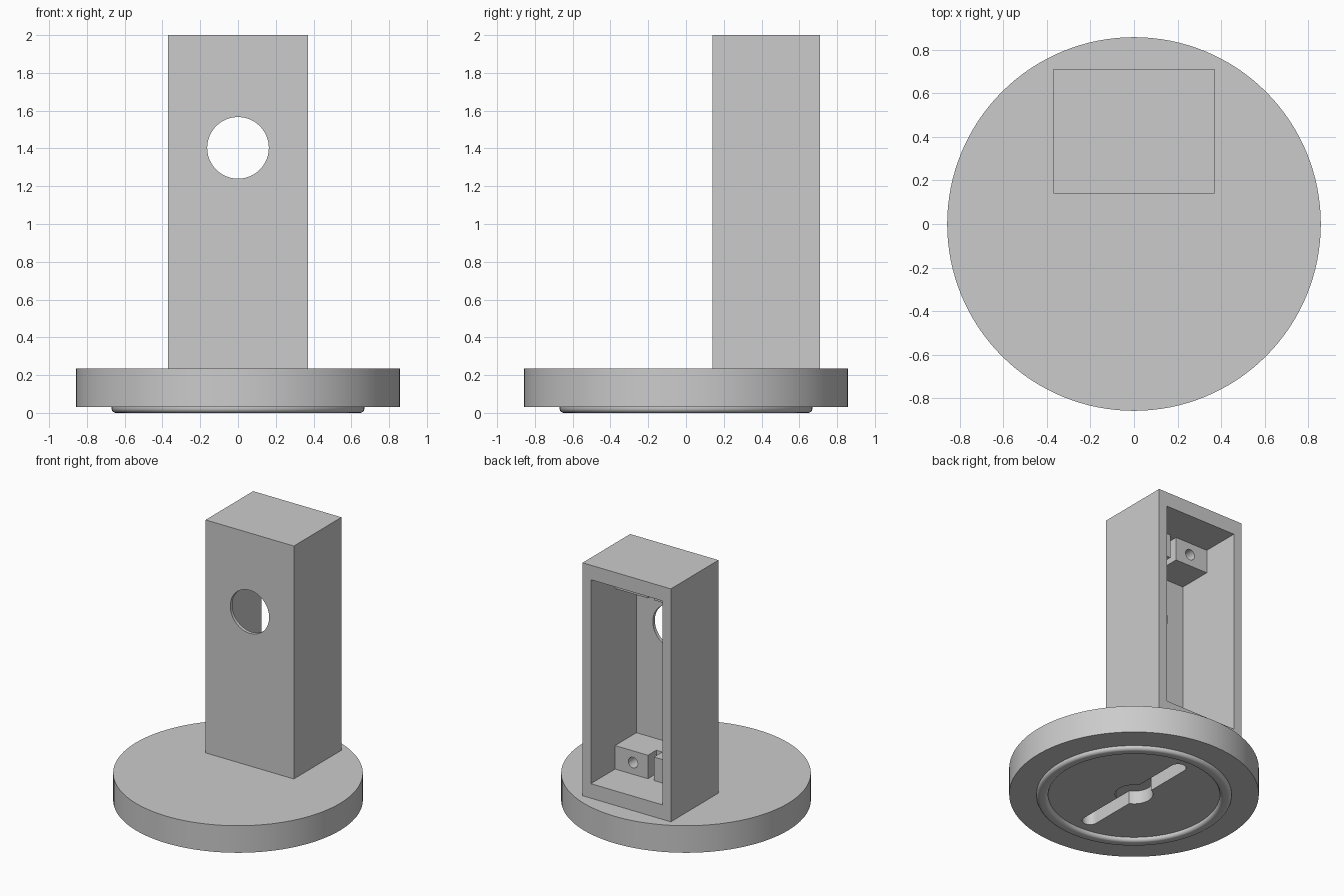
import bpy, math

cube = bpy.data.objects.get("Cube")
if cube:
    bpy.data.objects.remove(cube, do_unlink=True)

# One plain grey for the whole stand
grey = bpy.data.materials.new("light grey")
grey.use_nodes = True
grey.diffuse_color = (0.6, 0.6, 0.6, 1)
grey.node_tree.nodes["Principled BSDF"].inputs["Base Color"].default_value = (0.6, 0.6, 0.6, 1)


def box(name, x, y, z):
    """Box from (low, high) ranges on each axis."""
    spans = (x, y, z)
    bpy.ops.mesh.primitive_cube_add(size=1, location=[(a + b) / 2 for a, b in spans])
    ob = bpy.context.object
    ob.name = name
    ob.scale = [b - a for a, b in spans]
    bpy.ops.object.transform_apply(location=True, rotation=True, scale=True)
    ob.data.materials.append(grey)
    return ob


def rod(name, radius, depth, location, along_y=False, sides=48):
    bpy.ops.mesh.primitive_cylinder_add(
        vertices=sides, radius=radius, depth=depth, location=location,
        rotation=(math.pi / 2 if along_y else 0, 0, 0))
    ob = bpy.context.object
    ob.name = name
    bpy.ops.object.transform_apply(location=True, rotation=True, scale=True)
    ob.data.materials.append(grey)
    return ob


def lathe(name, profile, steps=128):
    """Spin a closed (radius, z) profile round the z axis."""
    n = len(profile)
    verts, faces = [], []
    for i in range(steps):
        t = 2 * math.pi * i / steps
        verts += [(r * math.cos(t), r * math.sin(t), z) for r, z in profile]
        a, b = i * n, (i + 1) % steps * n
        for j in range(n):
            k = (j + 1) % n
            faces.append((a + j, b + j, b + k, a + k))
    mesh = bpy.data.meshes.new(name)
    mesh.from_pydata(verts, [], faces)
    ob = bpy.data.objects.new(name, mesh)
    bpy.context.collection.objects.link(ob)
    mesh.materials.append(grey)
    return ob


def cut(ob, *cutters):
    """Subtract each cutter and then discard it."""
    for cutter in cutters:
        mod = ob.modifiers.new("cut", 'BOOLEAN')
        mod.operation = 'DIFFERENCE'
        mod.solver = 'EXACT'
        mod.object = cutter
        bpy.context.view_layer.objects.active = ob
        bpy.ops.object.modifier_apply(modifier=mod.name)
        bpy.data.objects.remove(cutter, do_unlink=True)


def smooth(ob):
    bpy.ops.object.select_all(action='DESELECT')
    ob.select_set(True)
    bpy.context.view_layer.objects.active = ob
    bpy.ops.object.shade_smooth_by_angle(angle=math.radians(30))


# Round base with a keyhole slot in its underside
BOTTOM, TOP = 0.03, 0.235
base = rod("base_disc", 0.857, TOP - BOTTOM, (0, 0, (BOTTOM + TOP) / 2), sides=128)
slot_top = 0.13
cut(base,
    box("slot_cutter", (-0.055, 0.055), (-0.47, 0.47), (-0.1, slot_top)),
    rod("slot_middle", 0.13, 0.2, (0, 0, slot_top - 0.1)),
    *[rod("slot_end", 0.055, 0.2, (0, s * 0.47, slot_top - 0.1)) for s in (-1, 1)])
smooth(base)

# Raised foot ring with rounded lower edges
OUTER, INNER, ROUND = 0.67, 0.59, 0.025
arc = [math.pi / 2 * i / 6 for i in range(7)]
profile = [(INNER, BOTTOM), (OUTER, BOTTOM)]
profile += [(OUTER - ROUND + ROUND * math.cos(a), ROUND - ROUND * math.sin(a)) for a in arc]
profile += [(INNER + ROUND - ROUND * math.sin(a), ROUND - ROUND * math.cos(a)) for a in arc]
smooth(lathe("foot_ring", profile))

# Upright housing, open at the back, with a round window in its thin front
HALF, FRONT, BACK = 0.37, 0.14, 0.71
IN_HALF, IN_FRONT, FLOOR, CEILING = 0.30, 0.165, 0.345, 1.89
housing = box("housing", (-HALF, HALF), (FRONT, BACK), (TOP, 2))
cut(housing,
    box("cavity", (-IN_HALF, IN_HALF), (IN_FRONT, BACK + 0.1), (FLOOR, CEILING)),
    rod("window", 0.163, 0.3, (0, FRONT, 1.403), along_y=True, sides=96))
smooth(housing)

# Screw blocks across the floor and ceiling of the cavity
BLOCK_BACK, BLOCK_HEIGHT = 0.42, 0.178
for name, low in (("lower_screw_block", FLOOR), ("upper_screw_block", CEILING - BLOCK_HEIGHT)):
    high = low + BLOCK_HEIGHT
    block = box(name, (-IN_HALF, IN_HALF), (IN_FRONT, BLOCK_BACK), (low, high))
    cut(block,
        box("notch", (-0.025, 0.025), (BLOCK_BACK - 0.1, BLOCK_BACK + 0.1), (low - 0.1, high + 0.1)),
        *[rod("screw_hole", 0.04, 0.3, (s * 0.15, BLOCK_BACK, (low + high) / 2), along_y=True, sides=32)
          for s in (-1, 1)])
    smooth(block)
